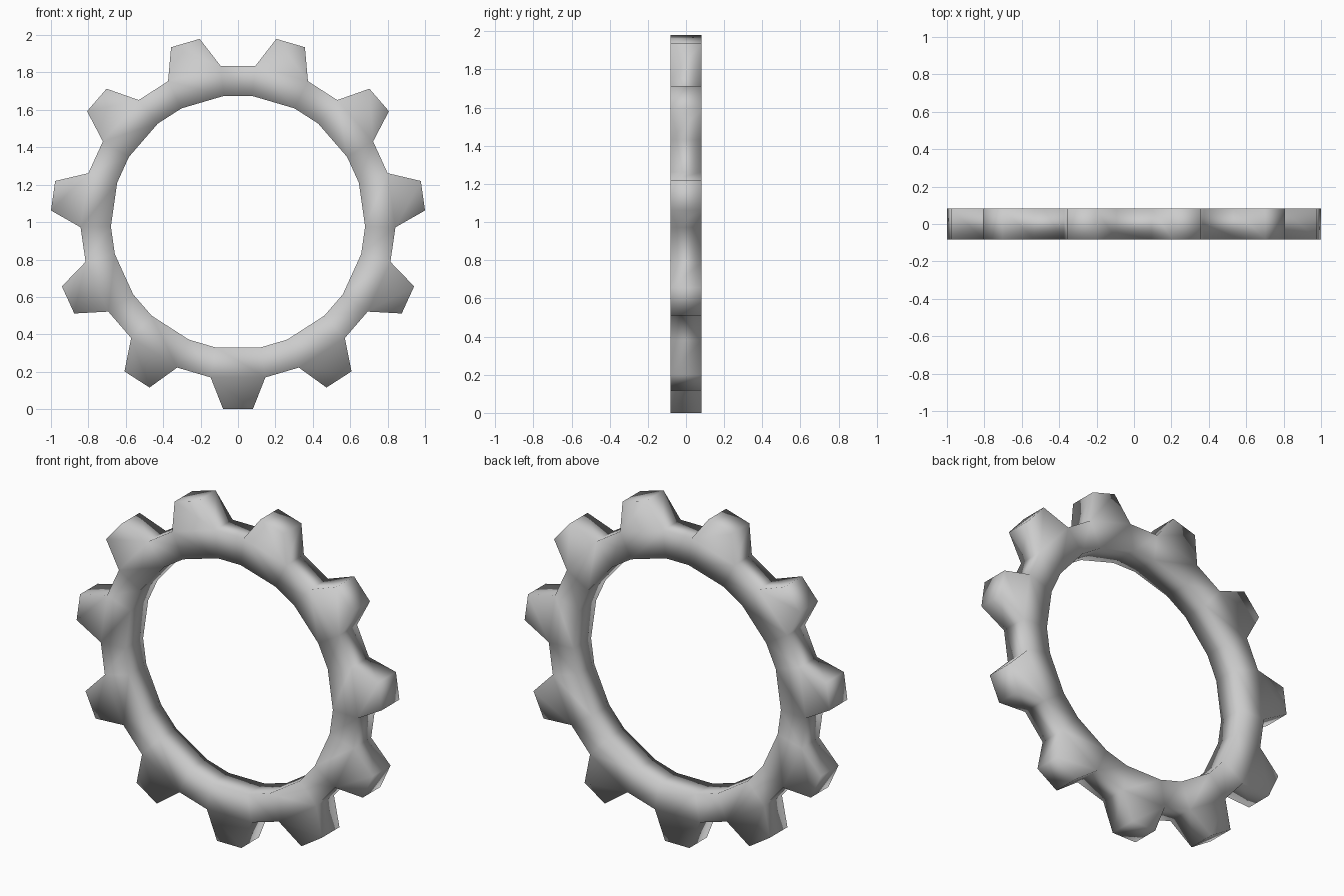
import bpy, bmesh
from math import sin, cos, pi, radians

if "Cube" in bpy.data.objects:
    bpy.data.objects.remove(bpy.data.objects["Cube"])

TEETH = 11
CENTRE_Z = 0.999
HALF_DEPTH = 0.0825
R_BORE, R_ROOT, R_TIP = 0.68, 0.842, 1.002
A_ROOT, A_TIP = radians(10.0), radians(4.56)   # half angles of a tooth

bm = bmesh.new()


def pair(radius, angle):
    """Front and back vertex at a polar position, angle 0 pointing down."""
    x, z = radius * sin(angle), CENTRE_Z - radius * cos(angle)
    return [bm.verts.new((x, y, z)) for y in (-HALF_DEPTH, HALF_DEPTH)]


# Points of each tooth sector: bore, root and tip corners
bore, root, tip = [], [], []
for i in range(TEETH):
    a = i * 2 * pi / TEETH
    for s in (-1, 1):
        bore.append(pair(R_BORE, a + s * A_ROOT))
        root.append(pair(R_ROOT, a + s * A_ROOT))
        tip.append(pair(R_TIP, a + s * A_TIP))


def wall(p, q):
    bm.faces.new((p[0], q[0], q[1], p[1]))


n = 2 * TEETH
for k in range(n):
    j = (k + 1) % n
    # Ring band: front, back and bore wall
    for side in (0, 1):
        bm.faces.new((bore[k][side], bore[j][side], root[j][side], root[k][side]))
    wall(bore[k], bore[j])
    if k % 2 == 0:
        # Tooth: front, back, flanks and tip
        for side in (0, 1):
            bm.faces.new((root[k][side], root[j][side], tip[j][side], tip[k][side]))
        wall(root[k], tip[k])
        wall(tip[k], tip[j])
        wall(tip[j], root[j])
    else:
        # Gap floor between teeth
        wall(root[k], root[j])

bmesh.ops.recalc_face_normals(bm, faces=bm.faces[:])
for f in bm.faces:
    f.smooth = True

mesh = bpy.data.meshes.new("gear_ring")
bm.to_mesh(mesh)
bm.free()
gear = bpy.data.objects.new("gear_ring", mesh)
bpy.context.collection.objects.link(gear)
